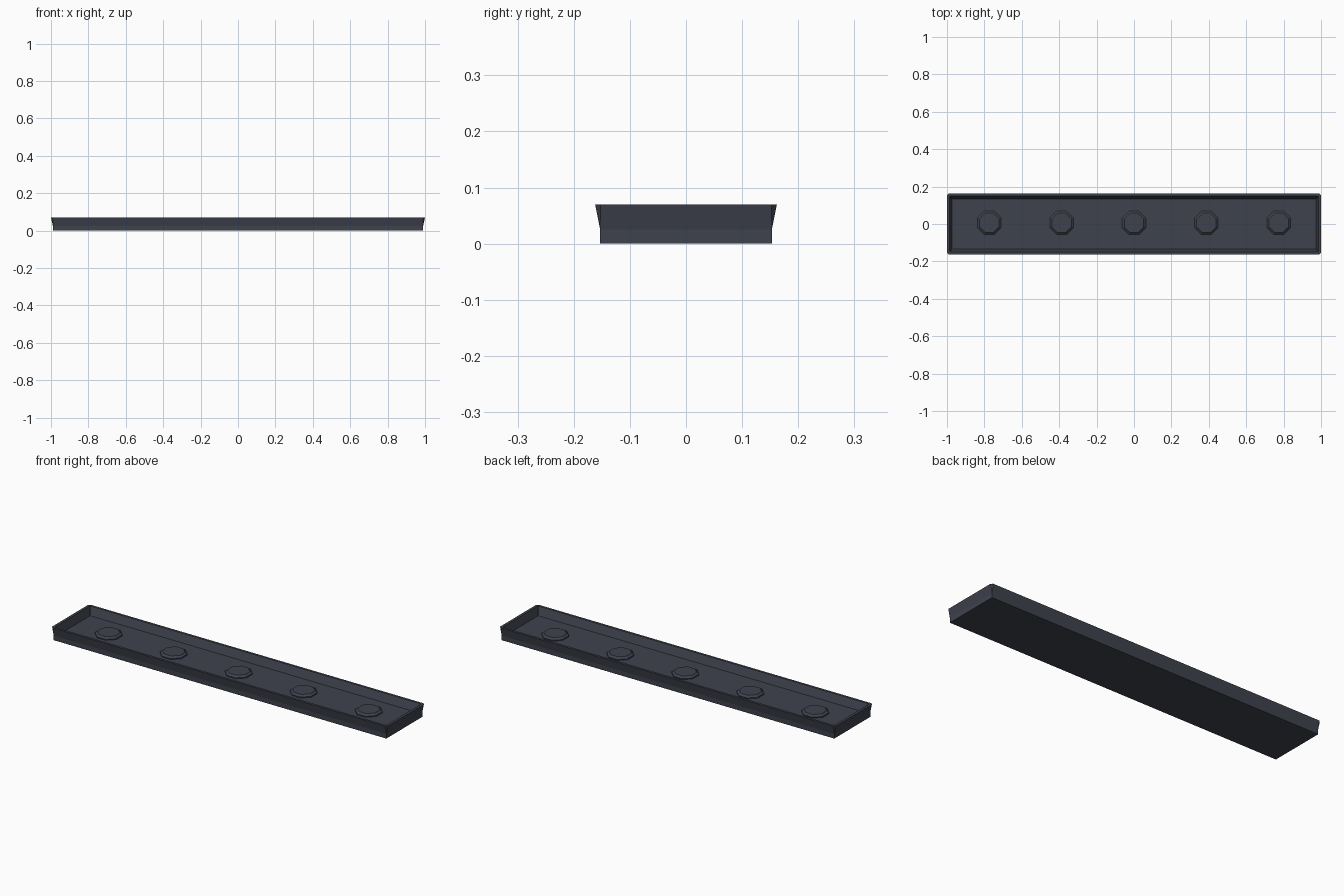
import bpy, bmesh, math

if "Cube" in bpy.data.objects:
    bpy.data.objects.remove(bpy.data.objects["Cube"])

mat = bpy.data.materials.new("dark_grey")
mat.diffuse_color = (0.05, 0.055, 0.075, 1)
mat.use_nodes = True
mat.node_tree.nodes["Principled BSDF"].inputs["Base Color"].default_value = mat.diffuse_color


def loft(name, rings, location=(0, 0, 0)):
    """Join stacked rings of points with quads and cap both ends."""
    bm = bmesh.new()
    loops = [[bm.verts.new(p) for p in ring] for ring in rings]
    n = len(loops[0])
    for a, b in zip(loops, loops[1:]):
        for i in range(n):
            j = (i + 1) % n
            bm.faces.new((a[i], a[j], b[j], b[i]))
    bm.faces.new(loops[0][::-1])
    bm.faces.new(loops[-1])
    bmesh.ops.remove_doubles(bm, verts=bm.verts, dist=0.0001)
    bmesh.ops.recalc_face_normals(bm, faces=bm.faces)
    mesh = bpy.data.meshes.new(name)
    bm.to_mesh(mesh)
    bm.free()
    mesh.materials.append(mat)
    obj = bpy.data.objects.new(name, mesh)
    obj.location = location
    bpy.context.collection.objects.link(obj)
    return obj


def clipped_rect(x, y, z, c):
    """Rectangle with corners clipped by c."""
    return [(x, y - c, z), (x - c, y, z), (c - x, y, z), (-x, y - c, z),
            (-x, c - y, z), (c - x, -y, z), (x - c, -y, z), (x, c - y, z)]


def octagon(apothem, z):
    r = apothem / math.cos(math.pi / 8)
    return [(r * math.cos((i + 0.5) * math.pi / 4),
             r * math.sin((i + 0.5) * math.pi / 4), z) for i in range(8)]


# Shallow tray: straight base, flared walls, rim, sunken floor
loft("tray", [
    clipped_rect(0.99, 0.153, 0.0, 0),
    clipped_rect(0.99, 0.153, 0.025, 0),
    clipped_rect(1.0, 0.162, 0.07, 0.0095),
    clipped_rect(0.986, 0.149, 0.07, 0.004),
    clipped_rect(0.973, 0.133, 0.027, 0),
])

# Row of five bevelled octagonal studs on the floor
for k in range(5):
    loft(f"stud_{k + 1}",
         [octagon(0.063, 0.02), octagon(0.063, 0.032), octagon(0.052, 0.041)],
         ((k - 2) * 0.387, 0.006, 0))
